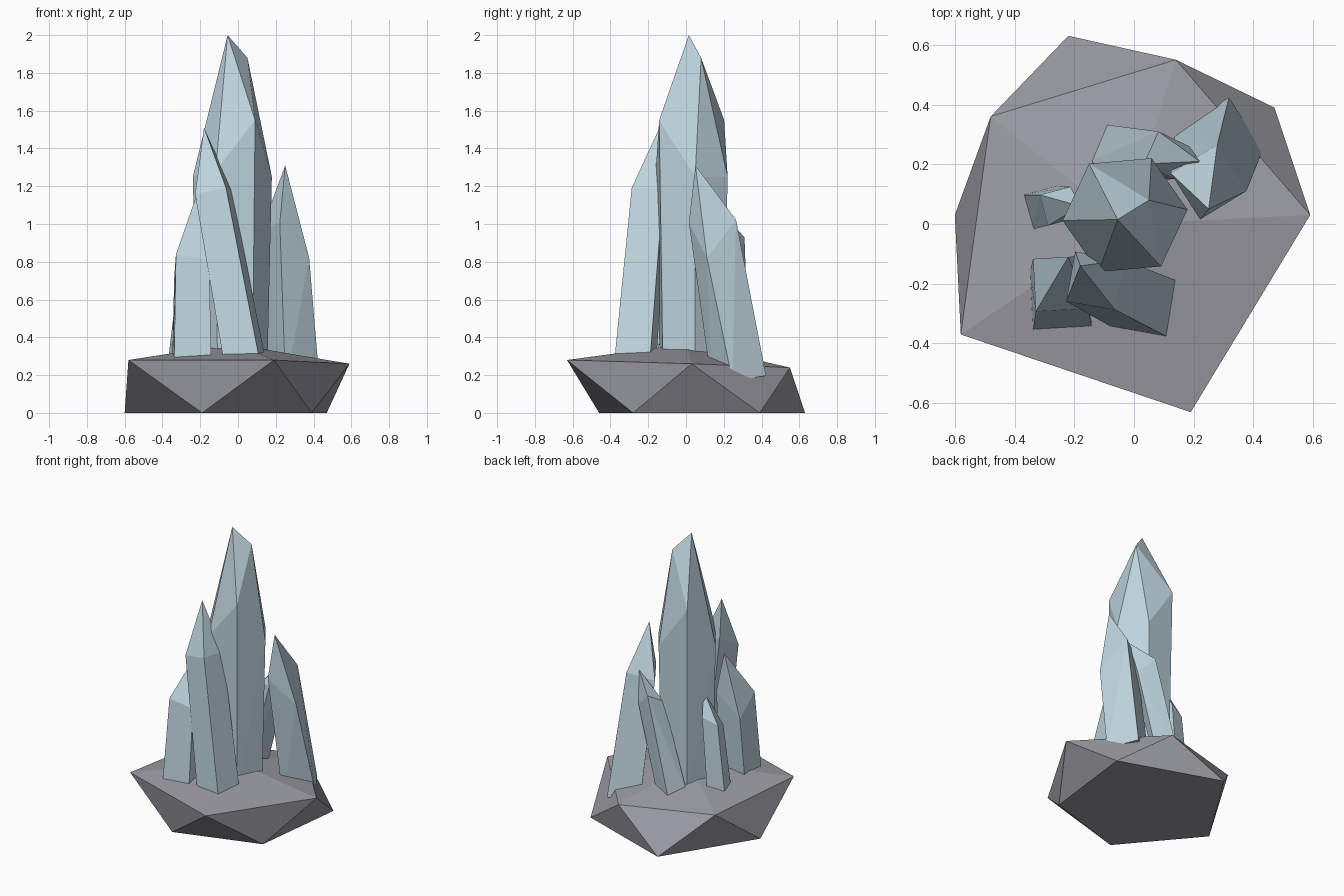
import bpy
import bmesh
from math import cos, sin, radians
from mathutils import Vector

default = bpy.data.objects.get("Cube")
if default:
    bpy.data.objects.remove(default, do_unlink=True)


def make_material(name, colour):
    mat = bpy.data.materials.new(name)
    mat.use_nodes = True
    mat.diffuse_color = (*colour, 1)
    shader = next(n for n in mat.node_tree.nodes if n.type == "BSDF_PRINCIPLED")
    shader.inputs["Base Color"].default_value = (*colour, 1)
    shader.inputs["Roughness"].default_value = 0.8
    return mat


stone = make_material("grey stone", (0.33, 0.33, 0.37))
ice = make_material("pale blue crystal", (0.52, 0.66, 0.73))


def faceted_solid(name, points, material):
    """Flat-shaded convex solid wrapped around a few corner points."""
    bm = bmesh.new()
    for point in points:
        bm.verts.new(point)
    hull = bmesh.ops.convex_hull(bm, input=bm.verts[:])
    loose = {g for g in hull["geom_interior"] + hull["geom_unused"]
             if isinstance(g, bmesh.types.BMVert)}
    bmesh.ops.delete(bm, geom=list(loose), context="VERTS")
    bmesh.ops.recalc_face_normals(bm, faces=bm.faces[:])
    mesh = bpy.data.meshes.new(name)
    bm.to_mesh(mesh)
    bm.free()
    mesh.materials.append(material)
    obj = bpy.data.objects.new(name, mesh)
    bpy.context.collection.objects.link(obj)
    return obj


def crystal(name, base, neck, tips, base_radius, neck_radius, turn, rises):
    """Leaning prism from base to neck, one side per rise, closed by its tips."""
    base, neck = Vector(base), Vector(neck)
    lean = Vector((0, 0, 1)).rotation_difference(neck - base)
    points = [Vector(tip) for tip in tips]
    for i, rise in enumerate(rises):
        angle = radians(turn + i * 360 / len(rises))
        spoke = Vector((cos(angle), sin(angle), 0))
        points.append(base + lean @ (spoke * base_radius))
        points.append(neck + lean @ (spoke * neck_radius) + Vector((0, 0, rise)))
    return faceted_solid(name, points, ice)


# Rock: five rim corners, five foot corners between them and a low summit
rim = [(-0.58, -0.37, 0.28), (0.19, -0.63, 0.28), (0.59, 0.03, 0.26),
       (0.14, 0.55, 0.24), (-0.48, 0.36, 0.26)]
foot = [(-0.19, -0.46, 0), (0.39, -0.28, 0), (0.47, 0.39, 0),
        (-0.22, 0.63, 0), (-0.6, 0.03, 0)]
summit = (-0.03, 0, 0.365)
faceted_solid("rock_base", rim + foot + [summit], stone)

# Tall central crystal with a ridged top
crystal("main_crystal", (-0.03, 0.03, 0.2), (-0.03, 0.03, 1.25),
        [(-0.055, 0.015, 2), (0.05, 0.08, 1.88)],
        0.185, 0.21, 5, (0, 0, 0.3, 0, 0.03, 0.3))

# Smaller crystals clustered around it
crystal("front_crystal", (0.04, -0.27, 0.25), (-0.13, -0.19, 1.17),
        [(-0.18, -0.14, 1.51)], 0.135, 0.12, 35, (0, 0.1, 0, 0))
crystal("left_crystal", (0.285, 0.28, 0.17), (0.25, 0.14, 0.97),
        [(0.25, 0.05, 1.31)], 0.15, 0.13, -13, (-0.15, 0.03, 0, 0.06))
crystal("right_front_crystal", (-0.245, -0.255, 0.23), (-0.245, -0.2, 0.8),
        [(-0.22, -0.11, 1.15)], 0.14, 0.125, 48, (0.08, -0.08, 0.03, 0))
crystal("right_crystal", (-0.3, 0.055, 0.24), (-0.25, 0.06, 0.74),
        [(-0.18, 0.06, 0.94)], 0.085, 0.075, 60, (0.05, 0, -0.04, 0.04))
crystal("back_crystal", (-0.07, 0.24, 0.22), (0.11, 0.23, 0.84),
        [(0.22, 0.21, 1.04)], 0.1, 0.085, 20, (0, 0.08, 0, 0.05))
